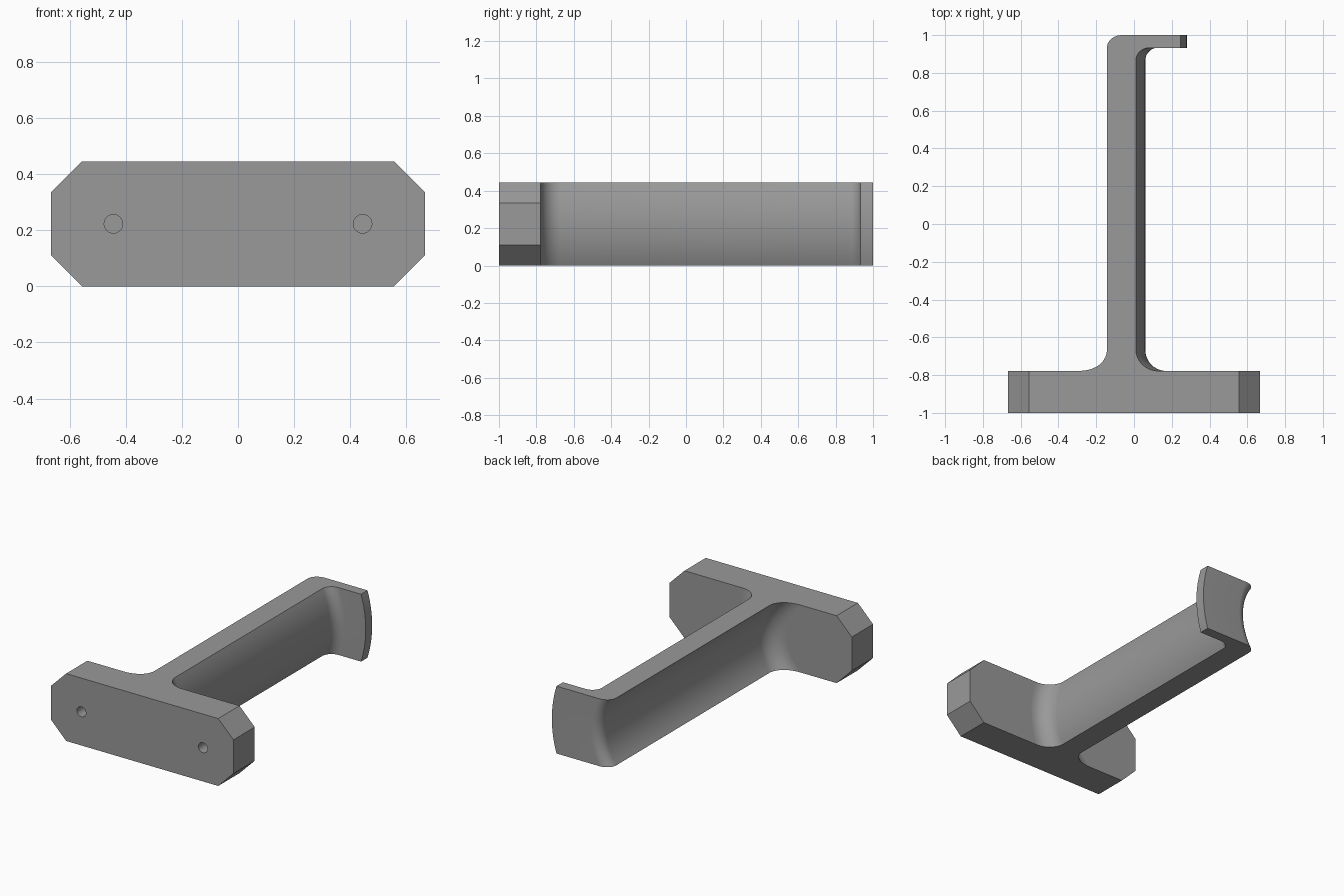
import bpy, bmesh, math

if "Cube" in bpy.data.objects:
    bpy.data.objects.remove(bpy.data.objects["Cube"])

H = 0.445            # overall height
AXIS_X = -0.46       # axis of the curved hook, parallel to y
R_IN, R_OUT, R_LIP = 0.387, 0.52, 0.74
Y_PLATE, Y_LIP, Y_END = -0.778, 0.933, 1.0

grey = bpy.data.materials.new("grey")
grey.diffuse_color = (0.32, 0.32, 0.32, 1)
grey.use_nodes = True
grey.node_tree.nodes["Principled BSDF"].inputs["Base Color"].default_value = grey.diffuse_color


def finish(name, bm):
    bmesh.ops.recalc_face_normals(bm, faces=bm.faces[:])
    mesh = bpy.data.meshes.new(name)
    bm.to_mesh(mesh)
    bm.free()
    obj = bpy.data.objects.new(name, mesh)
    bpy.context.collection.objects.link(obj)
    mesh.materials.append(grey)
    return obj


def select(obj):
    bpy.ops.object.select_all(action='DESELECT')
    obj.select_set(True)
    bpy.context.view_layer.objects.active = obj


def arc(cx, cy, rad, a0, a1, n=10):
    return [(cx + rad * math.cos(math.radians(a0 + (a1 - a0) * i / n)),
             cy + rad * math.sin(math.radians(a0 + (a1 - a0) * i / n)))
            for i in range(n + 1)]


# Wall plate: octagonal outline extruded in y
bm = bmesh.new()
w, c = 0.6667, 0.111
outline = [(-w + c, 0), (w - c, 0), (w, c), (w, H - c),
           (w - c, H), (-w + c, H), (-w, H - c), (-w, c)]
face = bm.faces.new([bm.verts.new((x, -1, z)) for x, z in outline])
ext = bmesh.ops.extrude_face_region(bm, geom=[face])
bmesh.ops.translate(bm, vec=(0, Y_PLATE + 1, 0),
                    verts=[v for v in ext["geom"] if isinstance(v, bmesh.types.BMVert)])
plate = finish("wall_plate", bm)

# Two blind screw holes in the front of the plate
for x in (-0.444, 0.444):
    bpy.ops.mesh.primitive_cylinder_add(vertices=32, radius=0.033, depth=0.26,
                                        location=(x, -1, H / 2),
                                        rotation=(math.pi / 2, 0, 0))
    cutter = bpy.context.object
    cutter.hide_render = True
    cutter.data.materials.append(grey)
    select(plate)
    mod = plate.modifiers.new("screw_hole", 'BOOLEAN')
    mod.operation, mod.solver, mod.object = 'DIFFERENCE', 'EXACT', cutter
    bpy.ops.object.modifier_apply(modifier=mod.name)
    bpy.data.objects.remove(cutter)

# Hook arm: (radius, y) profile swept about the axis, trimmed flat at top and bottom
f, g = 0.111, 0.0667
profile = (arc(R_OUT + f, Y_PLATE + f, f, 270, 180)        # root fillet, outer side
           + arc(R_OUT + g, Y_LIP - g, g, 180, 90)         # inside corner of lip
           + [(R_LIP, Y_LIP), (R_LIP, Y_END)]              # lip end
           + arc(R_IN + g, Y_END - g, g, 90, 180)          # rounded back corner
           + arc(R_IN - f, Y_PLATE + f, f, 0, -90))        # root fillet, inner side
bm = bmesh.new()
N = 24
rings = []
for k in range(N + 1):
    dz = H * (k / N - 0.5)
    rings.append([bm.verts.new((AXIS_X + math.sqrt(r * r - dz * dz), y, H / 2 + dz))
                  for r, y in profile])
for lo, hi in zip(rings, rings[1:]):
    for i in range(len(profile) - 1):                      # root stays open on the plate
        bm.faces.new((lo[i], lo[i + 1], hi[i + 1], hi[i]))
bm.faces.new(rings[0])
bm.faces.new(rings[-1])
arm = finish("hook_arm", bm)

for obj in (plate, arm):
    select(obj)
    bpy.ops.object.shade_smooth_by_angle(angle=math.radians(30))
